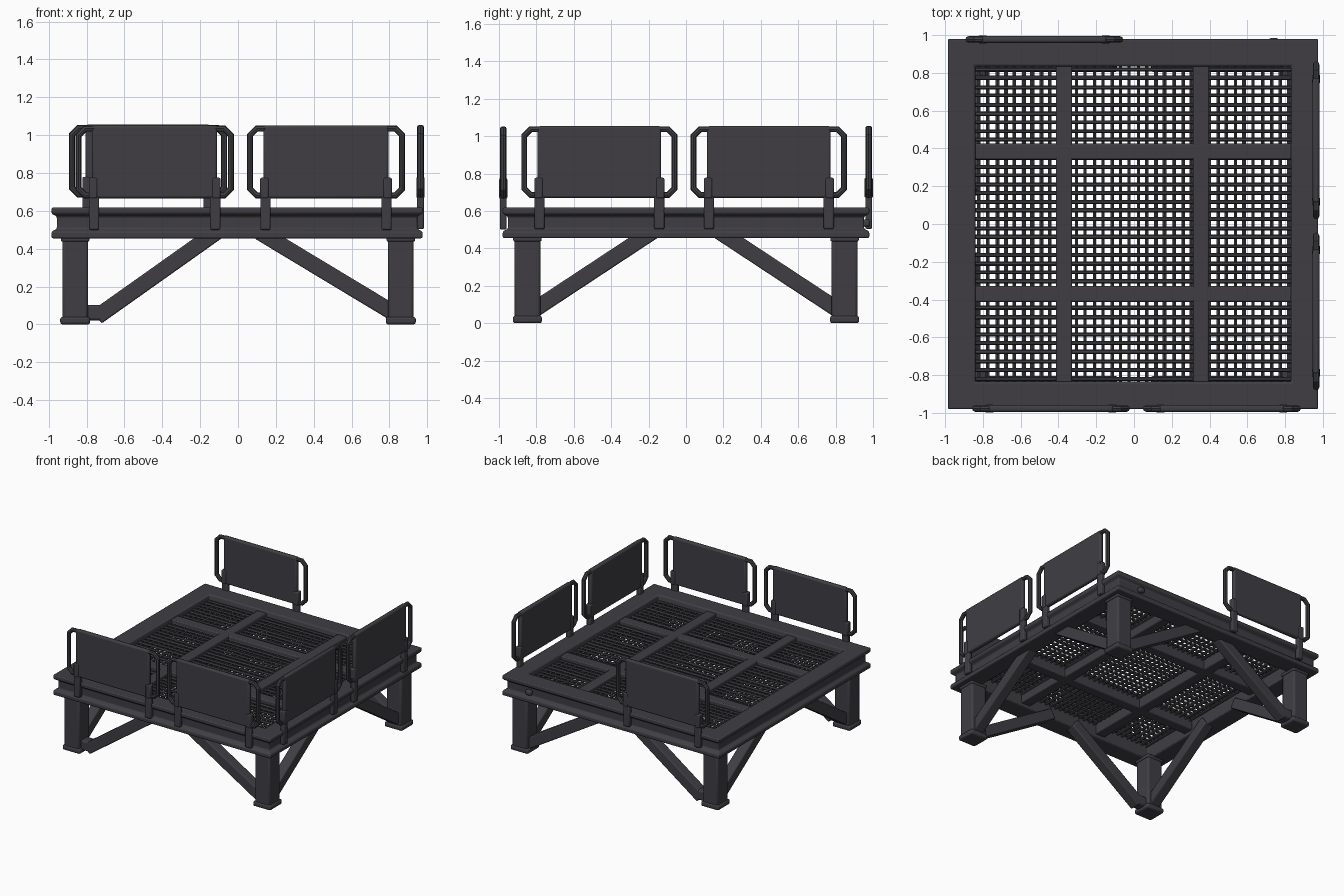
import bpy, bmesh, math, random
from mathutils import Matrix, Vector

random.seed(4)
cube = bpy.data.objects.get("Cube")
if cube:
    bpy.data.objects.remove(cube, do_unlink=True)

# Single dark steel colour
STEEL = (0.05, 0.048, 0.056, 1)
steel = bpy.data.materials.new("dark_steel")
steel.use_nodes = True
steel.diffuse_color = STEEL
bsdf = steel.node_tree.nodes["Principled BSDF"]
bsdf.inputs["Base Color"].default_value = STEEL
bsdf.inputs["Roughness"].default_value = 0.7


def add_mesh(name, mesh, matrix=Matrix(), bevel=0):
    mesh.materials.clear()
    mesh.materials.append(steel)
    obj = bpy.data.objects.new(name, mesh)
    obj.matrix_world = matrix
    bpy.context.collection.objects.link(obj)
    if bevel:
        mod = obj.modifiers.new("soft_edges", "BEVEL")
        mod.width, mod.segments, mod.limit_method = bevel, 2, "ANGLE"
    bpy.ops.object.select_all(action="DESELECT")
    obj.select_set(True)
    bpy.context.view_layer.objects.active = obj
    bpy.ops.object.shade_smooth_by_angle(angle=math.radians(40))
    return obj


def add_bmesh(name, bm, matrix=Matrix(), bevel=0):
    bmesh.ops.recalc_face_normals(bm, faces=bm.faces)
    mesh = bpy.data.meshes.new(name)
    bm.to_mesh(mesh)
    bm.free()
    return add_mesh(name, mesh, matrix, bevel)


def box(name, centre, size, matrix=Matrix(), bevel=0.008):
    bm = bmesh.new()
    bmesh.ops.create_cube(bm, size=1, matrix=Matrix.Translation(centre) @ Matrix.Diagonal((*size, 1)))
    return add_bmesh(name, bm, matrix, bevel)


def beam(name, start, end, width, depth):
    """Box beam from start to end."""
    start, end = Vector(start), Vector(end)
    d = end - start
    side = d.cross(Vector((0, 0, 1))).normalized()
    up = side.cross(d).normalized()
    rot = Matrix((d.normalized(), side, up)).transposed().to_4x4()
    return box(name, (0, 0, 0), (d.length, width, depth),
               Matrix.Translation((start + end) / 2) @ rot)


# Outer deck frame: channel profile swept around a square
def deck_frame():
    half, cx = 0.98, -0.005
    profile = [(0, 0.455), (0, 0.49), (0.028, 0.505), (0.028, 0.57), (0, 0.585),
               (0, 0.618), (0.14, 0.618), (0.145, 0.605), (0.145, 0.455)]
    bm = bmesh.new()
    rings = []
    for sx, sy in ((-1, -1), (1, -1), (1, 1), (-1, 1)):
        rings.append([bm.verts.new((cx + sx * (half - o), sy * (half - o), z)) for o, z in profile])
    n = len(profile)
    for i in range(4):
        a, b = rings[i], rings[(i + 1) % 4]
        for j in range(n):
            bm.faces.new((a[j], b[j], b[(j + 1) % n], a[(j + 1) % n]))
    add_bmesh("deck_frame", bm, bevel=0.008)


deck_frame()

# Cross beams dividing the deck into nine bays
for i, x in enumerate((-0.37, 0.355)):
    box(f"long_beam_{i}", (x, 0, 0.545), (0.085, 1.68, 0.12))
for i, y in enumerate((-0.37, 0.385)):
    box(f"cross_beam_{i}", (-0.005, y, 0.545), (1.68, 0.085, 0.118))


# Woven wire floor mesh
def floor_mesh():
    bm = bmesh.new()
    pitch, count = 0.0468, 36
    for axis in "XY":
        turn = Matrix.Rotation(math.pi / 2, 4, "Y" if axis == "X" else "X")
        for i in range(count):
            p = (i - (count - 1) / 2) * pitch + random.uniform(-0.003, 0.003)
            pos = (0, p, 0.573) if axis == "X" else (p, 0, 0.562)
            r = random.uniform(0.009, 0.0125)
            bmesh.ops.create_cone(bm, cap_ends=True, segments=6, radius1=r, radius2=r, depth=1.69,
                                  matrix=Matrix.Translation(pos) @ turn)
    add_bmesh("floor_mesh", bm)


floor_mesh()

# Legs with feet, and two diagonal braces per leg
LX, LY = 0.86, 0.848
for sx in (-1, 1):
    for sy in (-1, 1):
        tag = f"{'left' if sx > 0 else 'right'}_{'front' if sy < 0 else 'back'}"
        x, y = sx * LX, sy * LY
        box(f"leg_{tag}", (x, y, 0.24), (0.136, 0.14, 0.46), bevel=0.014)
        box(f"foot_{tag}", (x, y, 0.02), (0.158, 0.156, 0.04), bevel=0.012)
        box(f"leg_cap_{tag}", (x, y, 0.452), (0.15, 0.152, 0.03), bevel=0.008)
        if sx < 0:
            beam(f"side_brace_{tag}", (-0.745, y, 0.04), (-0.11, y, 0.49), 0.085, 0.085)
            box(f"brace_shoe_{tag}", (-0.755, y, 0.062), (0.1, 0.085, 0.08), bevel=0.012)
        else:
            beam(f"side_brace_{tag}", (0.84, y, 0.05), (0.11, y, 0.49), 0.085, 0.085)
        beam(f"depth_brace_{tag}", (x, sy * 0.83, 0.06), (x, sy * 0.17, 0.495), 0.085, 0.085)


# Guard panel: chamfered tube frame, plate and two mounting posts
def guard_panel(name, matrix):
    w, low, high, c = 0.402, 0.682, 1.034, 0.035
    outline = [(-w + c, low), (w - c, low), (w, low + c), (w, high - c),
               (w - c, high), (-w + c, high), (-w, high - c), (-w, low + c)]
    curve = bpy.data.curves.new(name, "CURVE")
    curve.dimensions = "3D"
    curve.bevel_depth, curve.bevel_resolution = 0.017, 2
    line = curve.splines.new("POLY")
    line.points.add(len(outline) - 1)
    line.use_cyclic_u = True
    for point, (x, z) in zip(line.points, outline):
        point.co = (x, 0, z, 1)
    temp = bpy.data.objects.new(name, curve)
    mesh = bpy.data.meshes.new_from_object(temp)
    bpy.data.objects.remove(temp)
    add_mesh(f"{name}_tube", mesh, matrix)
    box(f"{name}_plate", (0, 0, 0.859), (0.66, 0.036, 0.385), matrix, 0.012)
    for s in (-1, 1):
        box(f"{name}_post_{s}", (s * 0.32, 0.0, 0.59), (0.054, 0.036, 0.18), matrix, 0.008)
        box(f"{name}_bracket_{s}", (s * 0.325, 0.0, 0.72), (0.045, 0.044, 0.11), matrix, 0.008)


quarter = Matrix.Rotation(math.pi / 2, 4, "Z")
for i, x in enumerate((-0.44, 0.465)):
    guard_panel(f"front_guard_{i}", Matrix.Translation((x, -0.977, 0)))
guard_panel("back_guard", Matrix.Translation((-0.475, 0.977, 0.004)))
for i, y in enumerate((-0.463, 0.443)):
    guard_panel(f"left_guard_{i}", Matrix.Translation((0.964, y, 0.003)) @ quarter)

# Small stud on the back channel
box("back_stud", (0.74, 0.965, 0.535), (0.05, 0.04, 0.04), bevel=0.012)
